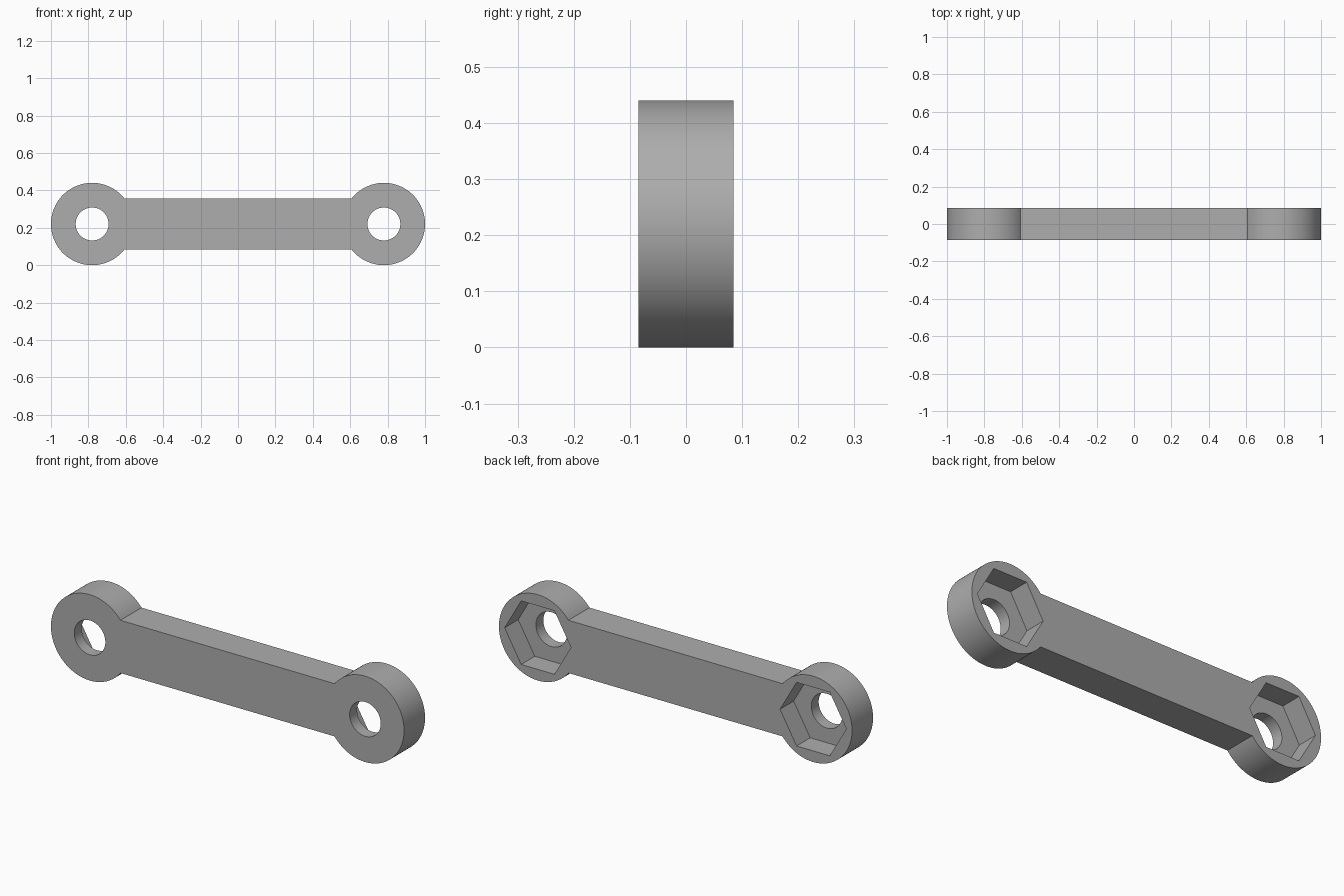
import bpy
import math
from mathutils import Matrix, Vector

HALF_DEPTH = 0.085
MID_Z = 0.22
EYE_X = 0.78
EYE_R = 0.22
HOLE_R = 0.088
BAR_HALF = 0.135
HEX_R = 0.188
POCKET_DEPTH = 0.11

cube = bpy.data.objects.get("Cube")
if cube:
    bpy.data.objects.remove(cube, do_unlink=True)

grey = bpy.data.materials.new("plain grey")
grey.use_nodes = True
colour = (0.42, 0.42, 0.42, 1)
grey.diffuse_color = colour
grey.node_tree.nodes["Principled BSDF"].inputs["Base Color"].default_value = colour


def prism(name, outline, y0, y1):
    """Extrude an x-z outline from y0 to y1."""
    n = len(outline)
    verts = [(x, y, z) for y in (y0, y1) for x, z in outline]
    faces = [tuple(range(n)), tuple(reversed(range(n, 2 * n)))]
    faces += [(i, i + n, (i + 1) % n + n, (i + 1) % n) for i in range(n)]
    mesh = bpy.data.meshes.new(name)
    mesh.from_pydata(verts, [], faces)
    mesh.materials.append(grey)
    obj = bpy.data.objects.new(name, mesh)
    bpy.context.collection.objects.link(obj)
    return obj


def ring(cx, radius, sides):
    return [(cx + radius * math.cos(math.tau * i / sides),
             MID_Z + radius * math.sin(math.tau * i / sides)) for i in range(sides)]


def link_outline():
    """Two round eyes joined by a straight bar, as one closed profile."""
    start = math.asin(BAR_HALF / EYE_R)
    steps = 96
    right = []
    for i in range(steps + 1):
        a = -math.pi + start + (math.tau - 2 * start) * i / steps
        right.append((EYE_X + EYE_R * math.cos(a), MID_Z + EYE_R * math.sin(a)))
    left = [(-x, 2 * MID_Z - z) for x, z in right]
    return right + left


# Body of the link
link = prism("link_arm", link_outline(), -HALF_DEPTH, HALF_DEPTH)

# Bolt holes right through, hexagonal nut pockets sunk into the back
cutters = []
for side, x in (("left", EYE_X), ("right", -EYE_X)):
    cutters.append(prism(side + "_bolt_hole_cutter", ring(x, HOLE_R, 64), -0.2, 0.2))
    cutters.append(prism(side + "_nut_pocket_cutter", ring(x, HEX_R, 6),
                         HALF_DEPTH - POCKET_DEPTH, 0.2))

for cutter in cutters:
    cutter.hide_render = True
    cutter.hide_set(True)
    cut = link.modifiers.new(cutter.name, 'BOOLEAN')
    cut.operation = 'DIFFERENCE'
    cut.solver = 'EXACT'
    cut.object = cutter

# Apply the cuts and drop the helpers
bpy.context.view_layer.objects.active = link
link.select_set(True)
for mod in list(link.modifiers):
    bpy.ops.object.modifier_apply(modifier=mod.name)
for cutter in cutters:
    bpy.data.objects.remove(cutter, do_unlink=True)

# Smooth round walls, crisp edges
bpy.ops.object.shade_smooth_by_angle(angle=math.radians(30))
